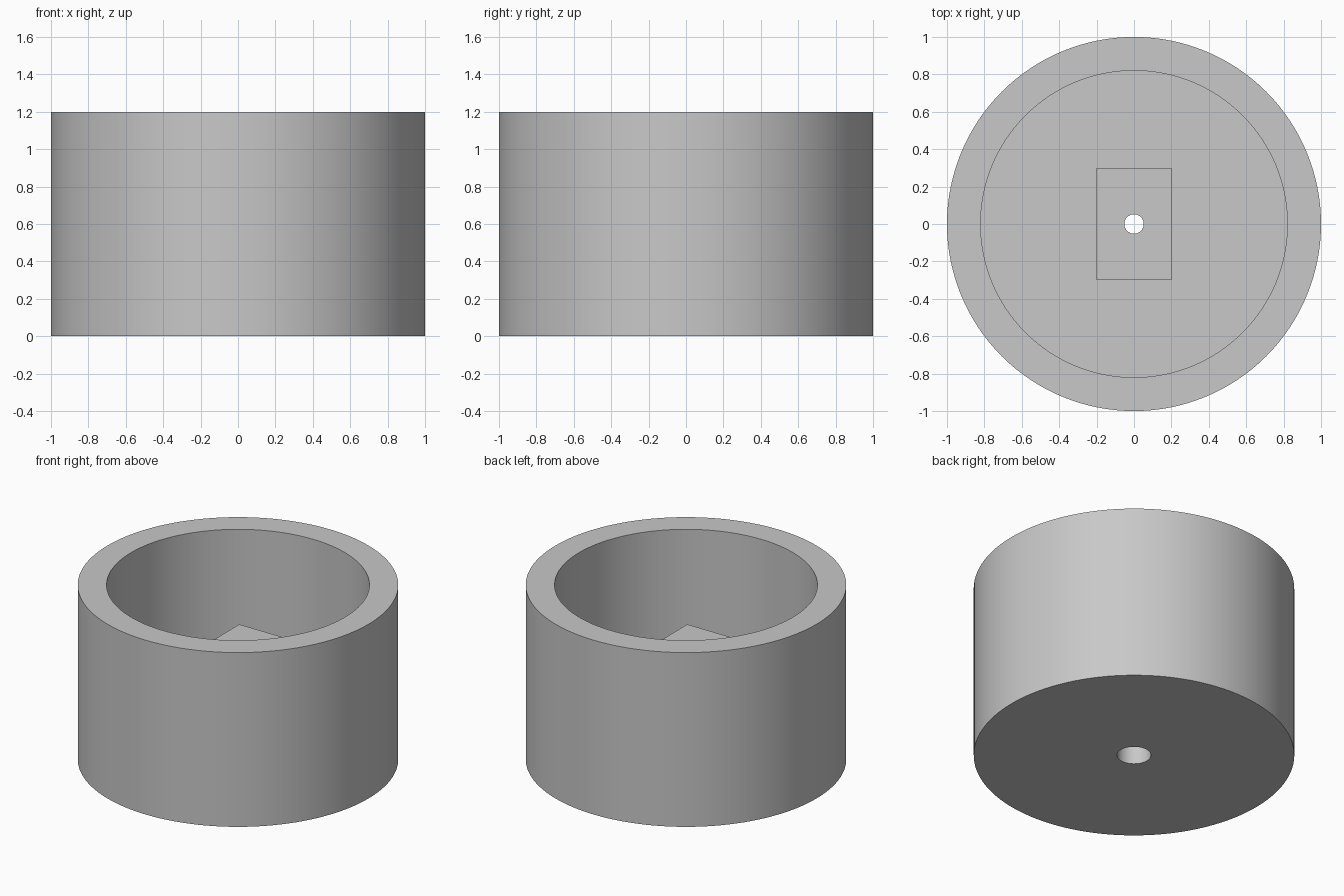
import bpy
import bmesh
import math

if "Cube" in bpy.data.objects:
    bpy.data.objects.remove(bpy.data.objects["Cube"], do_unlink=True)

# Plain grey material for the whole part
grey = bpy.data.materials.new("plain_grey")
grey.use_nodes = True
colour = (0.58, 0.58, 0.58, 1)
grey.diffuse_color = colour
grey.node_tree.nodes["Principled BSDF"].inputs["Base Color"].default_value = colour

WALL, HEIGHT, FLOOR = 0.18, 1.2, 0.16
BOSS_TOP = 0.76
BORE, HEAD, HEAD_DEPTH = 0.052, 0.106, 0.2


def new_object(name, bm):
    mesh = bpy.data.meshes.new(name)
    bmesh.ops.recalc_face_normals(bm, faces=bm.faces)
    bm.to_mesh(mesh)
    bm.free()
    obj = bpy.data.objects.new(name, mesh)
    bpy.context.collection.objects.link(obj)
    mesh.materials.append(grey)
    return obj


def lathe(name, profile, steps):
    """Turn an (r, z) profile that starts and ends on the axis into a solid."""
    bm = bmesh.new()
    verts = [bm.verts.new((r, 0, z)) for r, z in profile]
    edges = [bm.edges.new(pair) for pair in zip(verts, verts[1:])]
    bmesh.ops.spin(bm, geom=verts + edges, cent=(0, 0, 0), axis=(0, 0, 1),
                   angle=math.tau, steps=steps)
    bmesh.ops.remove_doubles(bm, verts=bm.verts, dist=0.0001)
    return new_object(name, bm)


def combine(target, tool, operation):
    """Apply a boolean, then discard the tool."""
    tool.hide_render = True
    mod = target.modifiers.new(operation.lower(), "BOOLEAN")
    mod.operation = operation
    mod.solver = "EXACT"
    mod.object = tool
    bpy.context.view_layer.objects.active = target
    bpy.ops.object.modifier_apply(modifier=mod.name)
    bpy.data.objects.remove(tool, do_unlink=True)


# Round open cup
inner = 1 - WALL
cup = lathe("round_cup", [(0, 0), (1, 0), (1, HEIGHT), (inner, HEIGHT),
                          (inner, FLOOR), (0, FLOOR)], 128)

# Rectangular boss rising from the floor, sunk into it for a clean join
bm = bmesh.new()
bmesh.ops.create_cube(bm, size=1)
base = FLOOR / 2
bmesh.ops.scale(bm, vec=(0.4, 0.6, BOSS_TOP - base), verts=bm.verts)
bmesh.ops.translate(bm, vec=(0, 0, (BOSS_TOP + base) / 2), verts=bm.verts)
combine(cup, new_object("centre_boss", bm), "UNION")

# Stepped screw hole: wide for the head below, narrow through the boss
bore = lathe("screw_bore", [(0, -0.1), (HEAD, -0.1), (HEAD, HEAD_DEPTH),
                            (BORE, HEAD_DEPTH), (BORE, 1), (0, 1)], 48)
combine(cup, bore, "DIFFERENCE")

# Smooth round walls, crisp rims
bpy.ops.object.select_all(action="DESELECT")
cup.select_set(True)
bpy.context.view_layer.objects.active = cup
bpy.ops.object.shade_smooth_by_angle(angle=math.radians(30))
